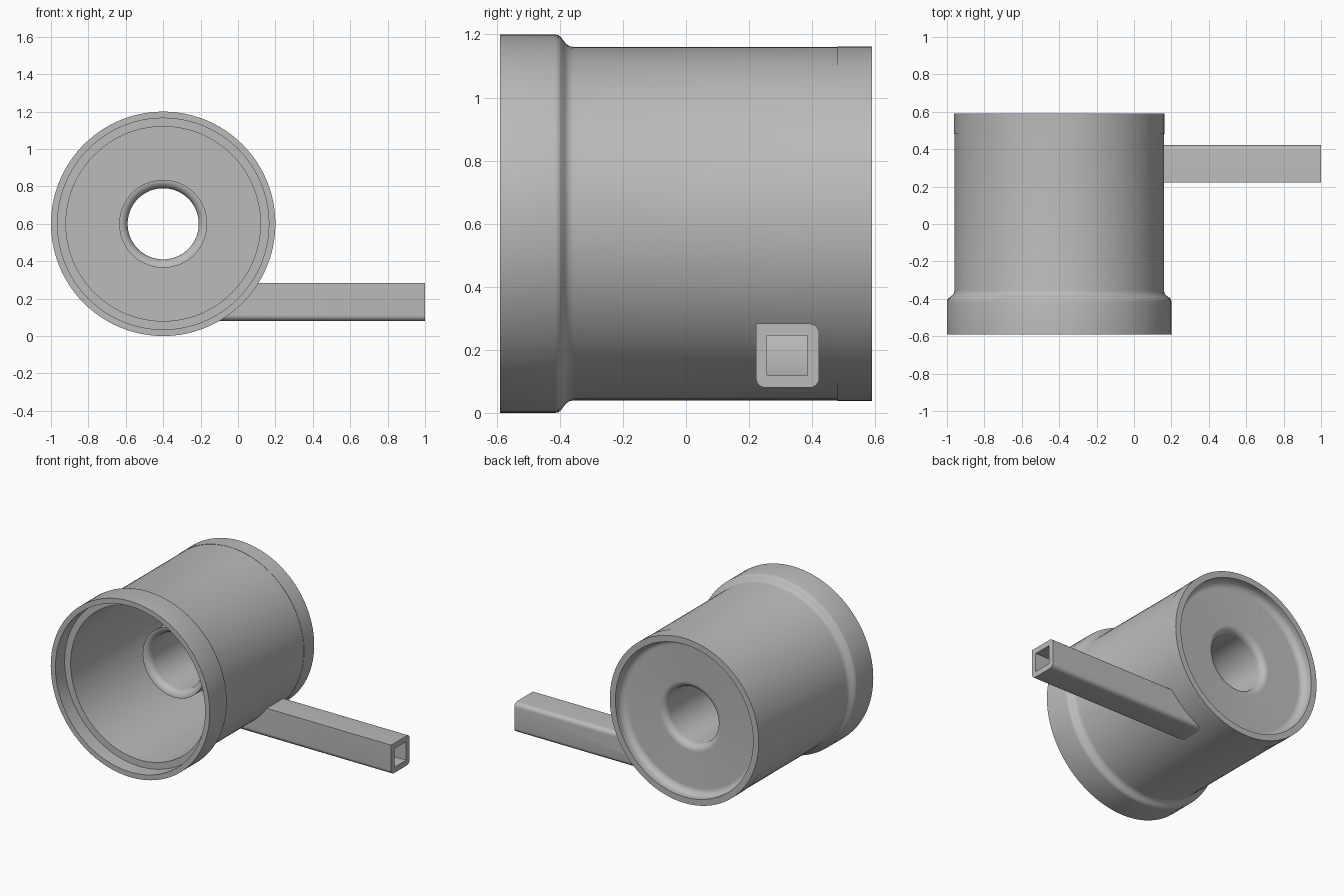
import bpy, bmesh
from math import sin, cos, pi, radians
from mathutils import Vector, Matrix

cube = bpy.data.objects.get("Cube")
if cube:
    bpy.data.objects.remove(cube, do_unlink=True)

AXIS = Vector((-0.4, 0, 0.6))
grey = bpy.data.materials.new("light grey")
grey.use_nodes = True
COLOUR = (0.5, 0.5, 0.5, 1)
grey.diffuse_color = COLOUR
grey.node_tree.nodes["Principled BSDF"].inputs["Base Color"].default_value = COLOUR


def finish(name, bm):
    bmesh.ops.recalc_face_normals(bm, faces=bm.faces[:])
    mesh = bpy.data.meshes.new(name)
    bm.to_mesh(mesh)
    bm.free()
    mesh.materials.append(grey)
    obj = bpy.data.objects.new(name, mesh)
    bpy.context.collection.objects.link(obj)
    return obj


def lathe(name, profile, steps=96):
    """Turn a closed (radius, y) profile around the barrel axis."""
    bm = bmesh.new()
    rings = []
    for i in range(steps):
        a = 2 * pi * i / steps
        rings.append([bm.verts.new(AXIS + Vector((r * cos(a), y, r * sin(a))))
                      for r, y in profile])
    n = len(profile)
    for i in range(steps):
        p, q = rings[i], rings[(i + 1) % steps]
        for j in range(n):
            k = (j + 1) % n
            bm.faces.new((p[j], p[k], q[k], q[j]))
    return finish(name, bm)


def arc(r, y, radius, start, end, segments=8):
    """Rounded profile corner centred on (r, y)."""
    angles = [radians(start + (end - start) * i / segments) for i in range(segments + 1)]
    return [(r + radius * cos(a), y + radius * sin(a)) for a in angles]


def box(name, low, high, rounding=0):
    """Box along x; rounds every long edge but the upper front one."""
    low, high = Vector(low), Vector(high)
    bm = bmesh.new()
    bmesh.ops.create_cube(bm, size=1, matrix=Matrix.Translation((low + high) / 2)
                          @ Matrix.Diagonal((*(high - low), 1)))
    if rounding:
        mid = (low + high) / 2
        edges = []
        for e in bm.edges:
            a, b = e.verts[0].co, e.verts[1].co
            if abs(a.x - b.x) > 0.1 and not (a.y < mid.y and a.z > mid.z):
                edges.append(e)
        bmesh.ops.bevel(bm, geom=edges, offset=rounding, segments=6,
                        profile=0.5, affect='EDGES')
    return finish(name, bm)


def cut(obj, cutters):
    for c in cutters:
        mod = obj.modifiers.new("cut", 'BOOLEAN')
        mod.operation = 'DIFFERENCE'
        mod.solver = 'EXACT'
        mod.object = c
    graph = bpy.context.evaluated_depsgraph_get()
    mesh = bpy.data.meshes.new_from_object(obj.evaluated_get(graph))
    obj.modifiers.clear()
    obj.data = mesh


# Barrel with a widened socket at the front
barrel = lathe("barrel", [
    (0.565, -0.59), (0.6, -0.59), (0.6, -0.415), (0.598, -0.405), (0.591, -0.396),
    (0.58, -0.388), (0.57, -0.38), (0.563, -0.37), (0.56, -0.355),
    (0.56, 0.48), (0.52, 0.48), (0.52, -0.49), (0.565, -0.49)])

# Dished end cap with the central outlet tube reaching forward inside
end_cap = lathe("end_cap_and_outlet_tube",
                [(0.52, 0.48), (0.562, 0.48), (0.562, 0.59), (0.52, 0.59)]
                + arc(0.475, 0.565, 0.045, 0, -90)
                + arc(0.235, 0.475, 0.045, 90, 180)
                + arc(0.235, -0.075, 0.045, 180, 270)
                + [(0.235, 0.48)])

# Square inlet duct, tangent to the barrel floor
duct = box("inlet_duct", (-0.35, 0.222, 0.08), (1, 0.422, 0.283), 0.03)
bore = box("duct_bore_cutter", (-0.4, 0.257, 0.118), (1.1, 0.385, 0.245))
core = lathe("core_cutter", [(0.01, -0.8), (0.54, -0.8), (0.54, 0.8), (0.01, 0.8)])
cut(duct, [core, bore])
cut(barrel, [bore])
for helper in (bore, core):
    bpy.data.objects.remove(helper, do_unlink=True)

# Smooth shading with sharp rims
for obj in (barrel, end_cap, duct):
    bpy.ops.object.select_all(action='DESELECT')
    obj.select_set(True)
    bpy.context.view_layer.objects.active = obj
    bpy.ops.object.shade_smooth_by_angle(angle=radians(32))
